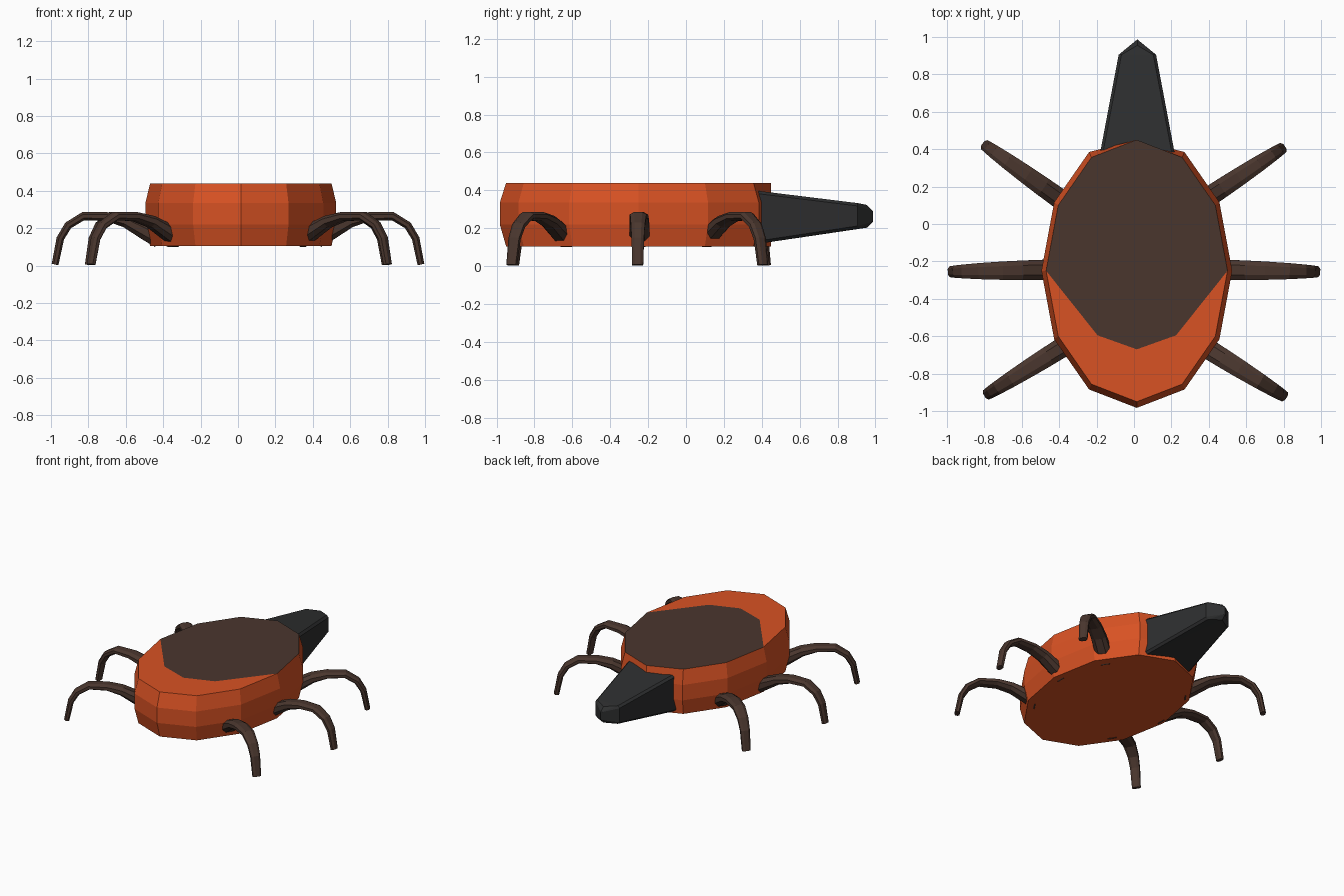
import bpy, bmesh, math
from mathutils import Vector

if "Cube" in bpy.data.objects:
    bpy.data.objects.remove(bpy.data.objects["Cube"])


def material(name, rgb):
    m = bpy.data.materials.new(name)
    m.diffuse_color = (*rgb, 1)
    m.use_nodes = True
    m.node_tree.nodes["Principled BSDF"].inputs["Base Color"].default_value = m.diffuse_color
    return m


ORANGE = material("orange shell", (0.69, 0.084, 0.017))
BROWN = material("dark brown", (0.068, 0.037, 0.027))
BLACK = material("charcoal", (0.027, 0.028, 0.029))


def finish(bm, name, *mats):
    bmesh.ops.recalc_face_normals(bm, faces=bm.faces)
    me = bpy.data.meshes.new(name)
    bm.to_mesh(me)
    bm.free()
    for m in mats:
        me.materials.append(m)
    ob = bpy.data.objects.new(name, me)
    bpy.context.collection.objects.link(ob)


def bridge(bm, a, b):
    n = len(a)
    for i in range(n):
        bm.faces.new((a[i], a[(i + 1) % n], b[(i + 1) % n], b[i]))


CX, CY = 0.015, -0.25


# Body: twelve-sided oval drum, flattened at the tail end
def body():
    bm = bmesh.new()
    rings = []
    for z, rx, ry in ((0.105, 0.485, 0.70), (0.22, 0.51, 0.733),
                      (0.335, 0.51, 0.733), (0.44, 0.485, 0.70)):
        ring = []
        for i in range(12):
            a = math.tau * i / 12
            y = min(CY + ry * math.cos(a), 0.45)
            ring.append(bm.verts.new((CX + rx * math.sin(a), y, z)))
        rings.append(ring)
    for a, b in zip(rings, rings[1:]):
        bridge(bm, a, b)
    bm.faces.new(rings[0])
    # Brown back patch, with an orange crescent left at the front
    top = rings[3]
    cut = [bm.verts.new((CX + x, y, 0.44))
           for x, y in ((0.21, -0.595), (0, -0.67), (-0.21, -0.595))]
    patch = bm.faces.new(top[9:] + top[:4] + cut)
    patch.material_index = 1
    bm.faces.new((top[3], top[4], top[5], cut[0]))
    bm.faces.new((cut[0], top[5], top[6], cut[1]))
    bm.faces.new((cut[1], top[6], top[7], cut[2]))
    bm.faces.new((cut[2], top[7], top[8], top[9]))
    finish(bm, "body", ORANGE, BROWN)


# Tapered snout with bevelled edges and a wedge tip
def snout():
    bm = bmesh.new()
    for y, hw, z0, z1, c in ((0.36, 0.203, 0.115, 0.40, 0.015),
                             (0.905, 0.10, 0.197, 0.333, 0.015)):
        for s in (-1, 1):
            for x, z in ((hw, z0 + c), (hw, z1 - c), (hw - c, z0), (hw - c, z1)):
                bm.verts.new((0.018 + s * x, y, z))
    for y, h in ((0.955, 0.06), (0.987, 0.028)):
        for s in (-1, 1):
            bm.verts.new((0.018, y, 0.263 + s * h))
    bmesh.ops.convex_hull(bm, input=bm.verts)
    bmesh.ops.dissolve_limit(bm, angle_limit=0.02, verts=bm.verts, edges=bm.edges)
    finish(bm, "snout", BLACK)


# Legs: distance back from foot, height, half thickness, half width
LEG = ((0.555, 0.14, 0.045, 0.055), (0.485, 0.178, 0.042, 0.054),
       (0.375, 0.236, 0.031, 0.052), (0.275, 0.262, 0.024, 0.049),
       (0.15, 0.264, 0.022, 0.043), (0.07, 0.215, 0.021, 0.037),
       (0.028, 0.145, 0.020, 0.033), (0.0, 0.006, 0.018, 0.029))


def leg(name, foot, direction):
    bm = bmesh.new()
    d = Vector((*direction, 0)).normalized()
    side = Vector((-d.y, d.x, 0))
    pts = [Vector((*foot, 0)) - d * r + Vector((0, 0, z)) for r, z, t, w in LEG]
    rings = []
    for i, p in enumerate(pts):
        tan = (pts[min(i + 1, len(pts) - 1)] - pts[max(i - 1, 0)]).normalized()
        up = side.cross(tan)
        t, w = LEG[i][2:]
        prof = ((1, .45), (.5, 1), (-.5, 1), (-1, .45),
                (-1, -.45), (-.5, -1), (.5, -1), (1, -.45))
        rings.append([bm.verts.new(p + side * w * a + up * t * b) for a, b in prof])
    for v in rings[-1]:
        v.co.z = max(v.co.z, 0)
    for a, b in zip(rings, rings[1:]):
        bridge(bm, a, b)
    bm.faces.new(rings[0])
    bm.faces.new(rings[-1])
    finish(bm, name, BROWN)


body()
snout()
leg("front_leg_right", (0.80, -0.92), (0.85, -0.53))
leg("front_leg_left", (-0.785, -0.91), (-0.85, -0.53))
leg("middle_leg_right", (0.978, -0.255), (1, -0.02))
leg("middle_leg_left", (-0.978, -0.255), (-1, -0.02))
leg("rear_leg_right", (0.792, 0.405), (0.83, 0.55))
leg("rear_leg_left", (-0.795, 0.42), (-0.81, 0.58))
